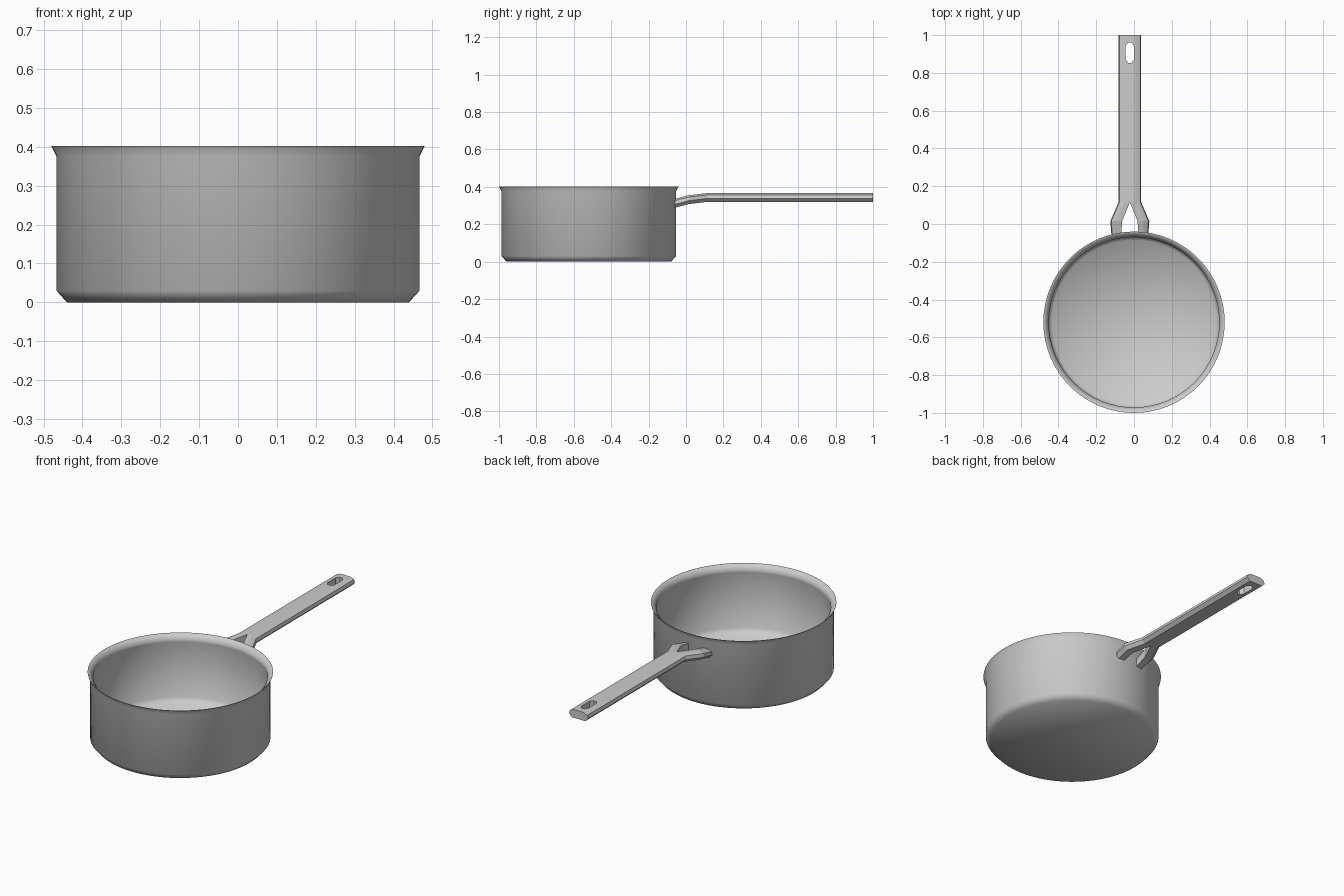
import bpy
import bmesh
from math import cos, sin, tau, radians

cube = bpy.data.objects.get("Cube")
if cube:
    bpy.data.objects.remove(cube, do_unlink=True)

# Brushed metal
metal = bpy.data.materials.new("light grey metal")
metal.use_nodes = True
colour = (0.6, 0.6, 0.6, 1)
metal.diffuse_color = colour
metal.node_tree.nodes["Principled BSDF"].inputs["Base Color"].default_value = colour


def make_object(name, bm, location=(0, 0, 0)):
    bmesh.ops.recalc_face_normals(bm, faces=bm.faces[:])
    mesh = bpy.data.meshes.new(name)
    bm.to_mesh(mesh)
    bm.free()
    mesh.materials.append(metal)
    obj = bpy.data.objects.new(name, mesh)
    obj.location = location
    bpy.context.collection.objects.link(obj)
    return obj


def activate(obj):
    bpy.ops.object.select_all(action="DESELECT")
    obj.select_set(True)
    bpy.context.view_layer.objects.active = obj


def bridge(bm, a, b, skip=()):
    n = len(a)
    for i in range(n):
        if i not in skip:
            j = (i + 1) % n
            bm.faces.new((a[i], a[j], b[j], b[i]))


def lathe(name, profile, location, steps=64):
    """Revolve a profile that starts and ends on the axis."""
    bm = bmesh.new()
    rings = [[bm.verts.new((r * cos(tau * i / steps), r * sin(tau * i / steps), z))
              for i in range(steps)] for r, z in profile[1:-1]]
    for a, b in zip(rings, rings[1:]):
        bridge(bm, a, b)
    for (r, z), ring in ((profile[0], rings[0]), (profile[-1], rings[-1])):
        pole = bm.verts.new((0, 0, z))
        for i in range(steps):
            bm.faces.new((pole, ring[i], ring[(i + 1) % steps]))
    return make_object(name, bm, location)


# Pan body: chamfered base, straight wall, flared rim, hollow inside
pan = lathe("pan_body", [
    (0, 0), (0.44, 0), (0.467, 0.03), (0.467, 0.375), (0.48, 0.402),
    (0.476, 0.402), (0.451, 0.375), (0.455, 0.36), (0.455, 0.045),
    (0.435, 0.018), (0, 0.015)], (0, -0.52, 0))
activate(pan)
bpy.ops.object.shade_smooth_by_angle(angle=radians(60))

# Handle: half cross-section (x as share of width, z), lofted along y
half_section = [(0, 0.32), (0, 0.367), (0.5, 0.367), (0.92, 0.357),
                (1, 0.338), (0.7, 0.32)]
# y, inner x, width, drop in z
stations = [(1.0, 0, 0.06, 0), (0.115, 0, 0.06, 0),
            (0.015, 0.041, 0.062, 0.012), (-0.066, 0.046, 0.051, 0.033)]
bm = bmesh.new()
loops = [[bm.verts.new((inner + share * width, y, z - drop))
          for share, z in half_section] for y, inner, width, drop in stations]
for k in range(len(loops) - 1):
    # the bar is open along its centre plane, the fork prongs are closed
    bridge(bm, loops[k], loops[k + 1], skip=(0,) if k == 0 else ())
bm.faces.new(loops[0])
bm.faces.new(loops[-1])
handle = make_object("forked_handle", bm, (-0.022, 0, 0))
mirror = handle.modifiers.new("Mirror", "MIRROR")
mirror.merge_threshold = 0.0005

# Hanging hole
bm = bmesh.new()
outline = [(0.008, 0.055), (0.022, 0.036), (0.022, -0.036), (0.008, -0.055),
           (-0.008, -0.055), (-0.022, -0.036), (-0.022, 0.036), (-0.008, 0.055)]
low, high = [[bm.verts.new((x, y, z)) for x, y in outline] for z in (0.25, 0.45)]
bridge(bm, low, high)
bm.faces.new(low)
bm.faces.new(high)
cutter = make_object("hole_cutter", bm, (-0.022, 0.907, 0))
cutter.hide_render = True
cut = handle.modifiers.new("Hole", "BOOLEAN")
cut.operation = "DIFFERENCE"
cut.solver = "EXACT"
cut.object = cutter

activate(handle)
for modifier in ("Mirror", "Hole"):
    bpy.ops.object.modifier_apply(modifier=modifier)
bpy.data.objects.remove(cutter, do_unlink=True)
